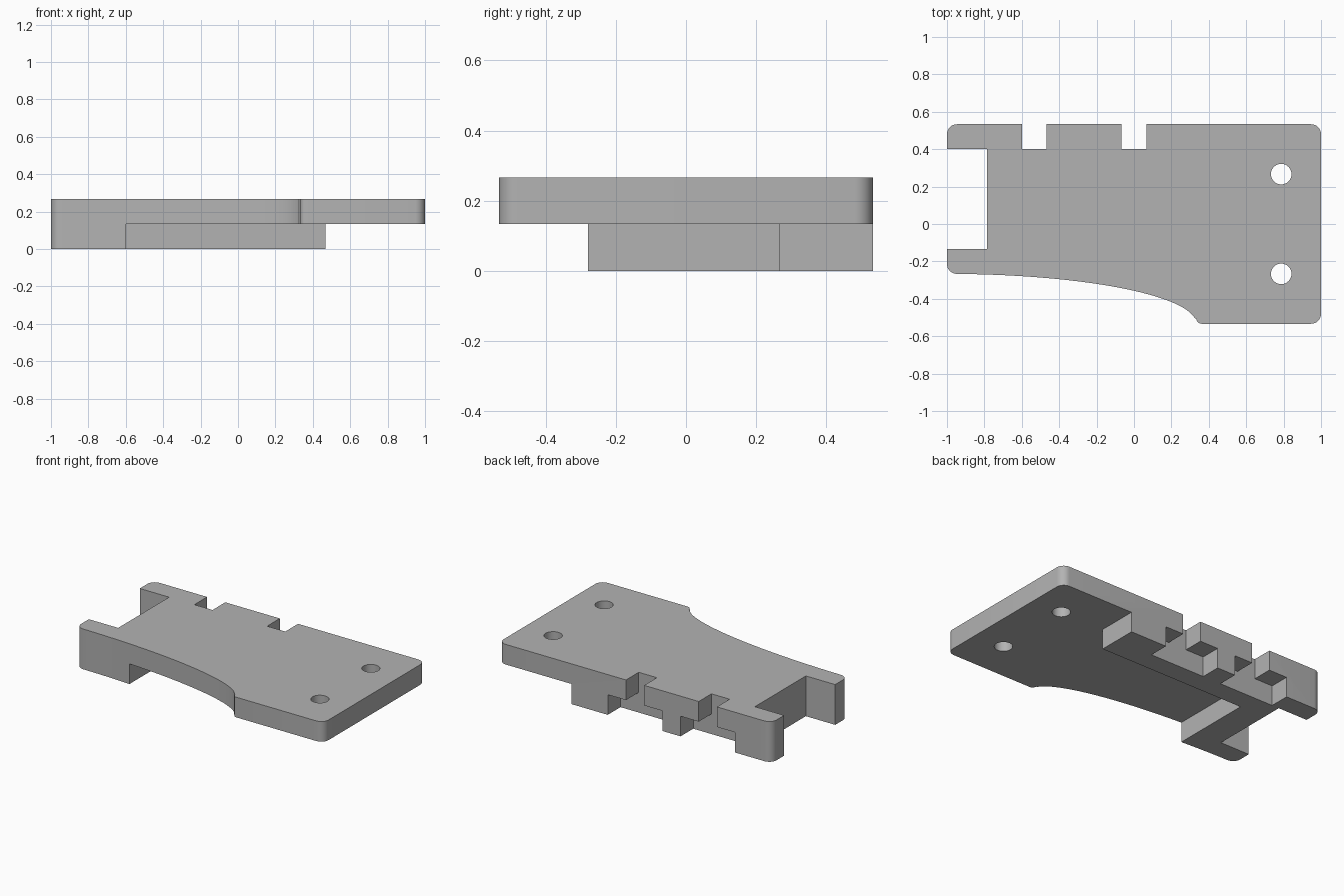
import bpy, bmesh
from math import sin, cos, pi, radians

cube = bpy.data.objects.get("Cube")
if cube:
    bpy.data.objects.remove(cube, do_unlink=True)

grey = bpy.data.materials.new("plain grey")
grey.use_nodes = True
COLOR = (0.45, 0.45, 0.45, 1)
grey.diffuse_color = COLOR
grey.node_tree.nodes["Principled BSDF"].inputs["Base Color"].default_value = COLOR

U = 2 / 15            # design module: slots, plate thickness and wall depths
BACK, FRONT = 4 * U, -4 * U
R = 0.053             # corner radius


def arc(cx, cy, rx, ry, a0, a1, n):
    """Points along an elliptical arc, angles in degrees."""
    angles = [radians(a0 + (a1 - a0) * i / n) for i in range(n + 1)]
    return [(cx + rx * cos(a), cy + ry * sin(a)) for a in angles]


def prism(name, outline, z0, z1):
    """Extrude a closed outline between two heights."""
    bm = bmesh.new()
    face = bm.faces.new([bm.verts.new((x, y, z0)) for x, y in outline])
    top = bmesh.ops.extrude_face_region(bm, geom=[face])["geom"]
    verts = [v for v in top if isinstance(v, bmesh.types.BMVert)]
    bmesh.ops.translate(bm, verts=verts, vec=(0, 0, z1 - z0))
    bmesh.ops.recalc_face_normals(bm, faces=bm.faces)
    mesh = bpy.data.meshes.new(name)
    bm.to_mesh(mesh)
    bm.free()
    mesh.materials.append(grey)
    obj = bpy.data.objects.new(name, mesh)
    bpy.context.collection.objects.link(obj)
    return obj


def rect(x0, x1, y0, y1):
    return [(x0, y0), (x1, y0), (x1, y1), (x0, y1)]


# Full-height body: rounded corners and a long elliptical scoop at the front
r = 0.028
outline = (
    arc(1 - R, FRONT + R, R, R, -90, 0, 8)
    + arc(1 - R, BACK - R, R, R, 0, 90, 8)
    + arc(-1 + R, BACK - R, R, R, 90, 180, 8)
    + arc(-1 + R, -2 * U + R, R, R, 180, 268, 8)
    + arc(-1, FRONT, 10 * U, 2 * U, 86, 6, 40)
    + arc(2.5 * U + r, FRONT + r, r, r, 180, 270, 6)
)
body = prism("bracket_plate", outline, 0, 2 * U)

# Underside relief leaves an L of thick material along the back and right end
relief = [(-4.5 * U, -1), (1.2, -1), (1.2, 1), (3.5 * U, 1),
          (3.5 * U, 2 * U), (-4.5 * U, 2 * U)]
cutters = [prism("underside_relief", relief, -U, U)]

# Open pocket in the right end
cutters.append(prism("end_pocket", rect(-1.2, -0.785, -U, 3 * U), -1, 1))

# Back slots: narrow above, wide below
for x in (0, -4 * U):
    cutters.append(prism("slot", rect(x - U / 2, x + U / 2, 3 * U, 1), -1, 1))
    cutters.append(prism("wide_notch", rect(x - 1.5 * U, x + 1.5 * U, 3 * U, 1), -U, U))

# Mounting holes
for y in (-2 * U, 2 * U):
    cutters.append(prism("hole", arc(0.787, y, 0.055, 0.055, 0, 348.75, 31), -1, 1))

bpy.ops.object.select_all(action='DESELECT')
body.select_set(True)
bpy.context.view_layer.objects.active = body
for cutter in cutters:
    cutter.hide_render = True
    mod = body.modifiers.new(cutter.name, 'BOOLEAN')
    mod.operation = 'DIFFERENCE'
    mod.solver = 'EXACT'
    mod.object = cutter
    bpy.ops.object.modifier_apply(modifier=mod.name)
    bpy.data.objects.remove(cutter, do_unlink=True)

bpy.ops.object.shade_smooth_by_angle(angle=radians(30))
